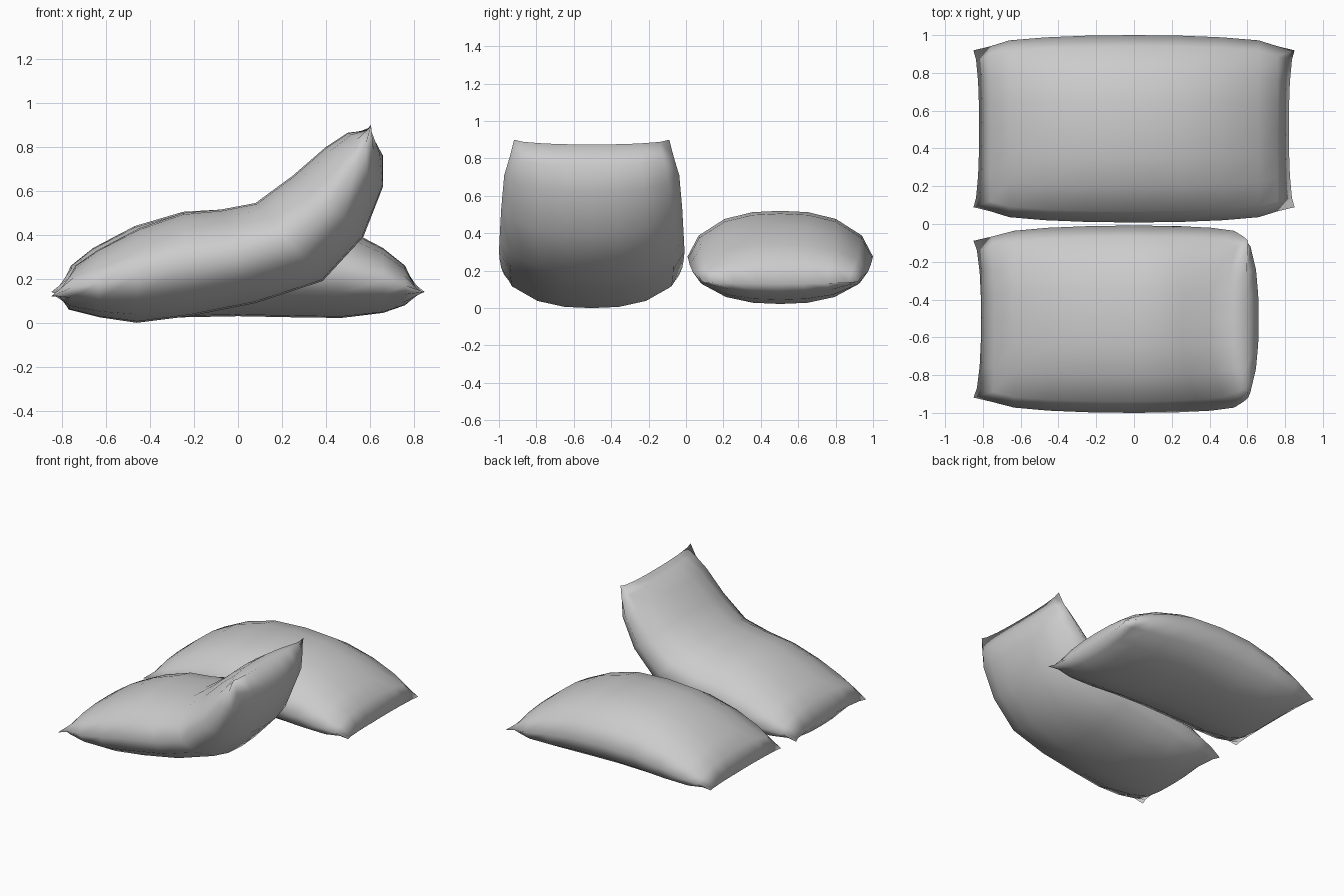
import bpy
import bmesh
from mathutils import Vector

cube = bpy.data.objects.get("Cube")
if cube:
    bpy.data.objects.remove(cube, do_unlink=True)

fabric = bpy.data.materials.new("grey_fabric")
fabric.use_nodes = True
grey = (0.6, 0.6, 0.6, 1)
fabric.diffuse_color = grey
fabric.node_tree.nodes["Principled BSDF"].inputs["Base Color"].default_value = grey

# Stations across the width (1 = seam) and along the length (half widths)
half_v = [0, 0.3, 0.6, 0.88, 1]
across = [-v for v in half_v[:0:-1]] + half_v
half_widths = [0.415, 0.437, 0.468, 0.484, 0.493, 0.496]
widths = half_widths + half_widths[-2::-1]


def puff(v):
    """Fullness of the stuffing across the width, zero at the seam."""
    return max(0, 1 - abs(v) ** 2.5) ** 0.6


def cushion(name, y_centre, top, bottom, corners):
    """Skin two (x, z) centre profiles that meet along a pinched seam."""
    bm = bmesh.new()
    last = len(top) - 1
    seam = [(Vector(t) + Vector(b)) / 2 for t, b in zip(top, bottom)]
    seam[0], seam[last] = Vector(corners[0]), Vector(corners[1])
    sheets = []
    for profile in (top, bottom):
        rows = []
        for s, p, w in zip(seam, profile, widths):
            row = []
            for v in across:
                q = s.lerp(Vector(p), puff(v))
                row.append(bm.verts.new((q.x, y_centre + v * w, q.y)))
            rows.append(row)
        sheets.append(rows)
    for rows, flip in zip(sheets, (False, True)):
        for a, b in zip(rows, rows[1:]):
            for j in range(len(across) - 1):
                quad = [a[j], b[j], b[j + 1], a[j + 1]]
                bm.faces.new(quad[::-1] if flip else quad)
    # Sew the two sheets together around the seam
    bmesh.ops.remove_doubles(bm, verts=bm.verts[:], dist=0.0005)
    bmesh.ops.recalc_face_normals(bm, faces=bm.faces[:])
    for face in bm.faces:
        face.smooth = True
    mesh = bpy.data.meshes.new(name)
    bm.to_mesh(mesh)
    bm.free()
    mesh.materials.append(fabric)
    obj = bpy.data.objects.new(name, mesh)
    bpy.context.collection.objects.link(obj)
    return obj


def mirrored(half):
    return half + [(-x, z) for x, z in half[-2::-1]]


# Gently arched cushion lying flat at the back
cushion(
    "flat_cushion", 0.504,
    mirrored([(-0.82, 0.13), (-0.76, 0.26), (-0.66, 0.34),
              (-0.47, 0.44), (-0.25, 0.505), (0, 0.52)]),
    mirrored([(-0.82, 0.13), (-0.76, 0.08), (-0.66, 0.045),
              (-0.47, 0.022), (-0.25, 0.025), (0, 0.03)]),
    [(-0.85, 0.14), (0.85, 0.14)],
)

# Cushion at the front, folded upwards at its left end
cushion(
    "folded_cushion", -0.504,
    [(-0.81, 0.125), (-0.74, 0.26), (-0.64, 0.33), (-0.45, 0.43),
     (-0.25, 0.5), (-0.08, 0.515), (0.08, 0.545), (0.25, 0.67),
     (0.4, 0.8), (0.5, 0.865), (0.595, 0.875)],
    [(-0.81, 0.125), (-0.77, 0.06), (-0.63, 0.025), (-0.46, 0),
     (-0.22, 0.03), (0.08, 0.09), (0.385, 0.19), (0.57, 0.39),
     (0.66, 0.62), (0.66, 0.76), (0.595, 0.875)],
    [(-0.85, 0.12), (0.605, 0.9)],
)
